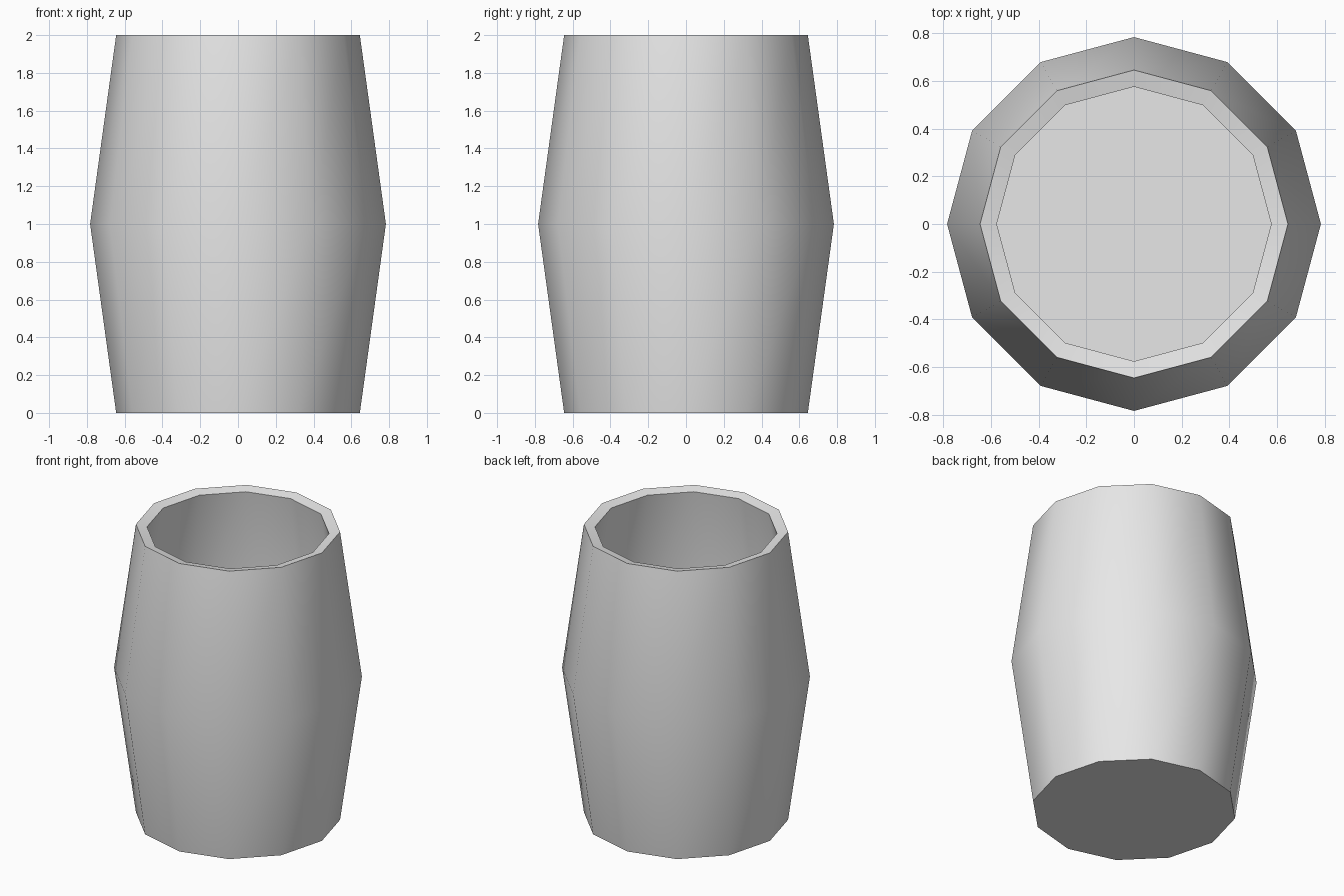
import bpy
import bmesh
import math

cube = bpy.data.objects.get("Cube")
if cube:
    bpy.data.objects.remove(cube, do_unlink=True)

SIDES = 12

grey = bpy.data.materials.new("plain grey")
grey.use_nodes = True
colour = (0.8, 0.8, 0.8, 1)
grey.diffuse_color = colour
grey.node_tree.nodes["Principled BSDF"].inputs["Base Color"].default_value = colour


def lathe(name, profile):
    """Turn a (radius, height) profile round z and cap both of its ends."""
    bm = bmesh.new()
    rings = [[bm.verts.new((r * math.cos(math.tau * i / SIDES),
                            r * math.sin(math.tau * i / SIDES), z))
              for i in range(SIDES)] for r, z in profile]
    for low, high in zip(rings, rings[1:]):
        for i in range(SIDES):
            j = (i + 1) % SIDES
            bm.faces.new((low[i], low[j], high[j], high[i]))
    bm.faces.new(rings[0][::-1])
    bm.faces.new(rings[-1])
    mesh = bpy.data.meshes.new(name)
    bm.to_mesh(mesh)
    bm.free()
    mesh.materials.append(grey)
    obj = bpy.data.objects.new(name, mesh)
    bpy.context.collection.objects.link(obj)
    return obj


# Open barrel: outer wall, inward-sloping rim, bulging inner wall, floor
barrel = lathe("barrel", [(0.645, 0), (0.783, 1), (0.645, 2),
                          (0.575, 1.985), (0.713, 1), (0.585, 0.07)])

# Smooth staves, sharp rim and base
bpy.ops.object.select_all(action="DESELECT")
barrel.select_set(True)
bpy.context.view_layer.objects.active = barrel
bpy.ops.object.shade_smooth_by_angle(angle=math.radians(40))
